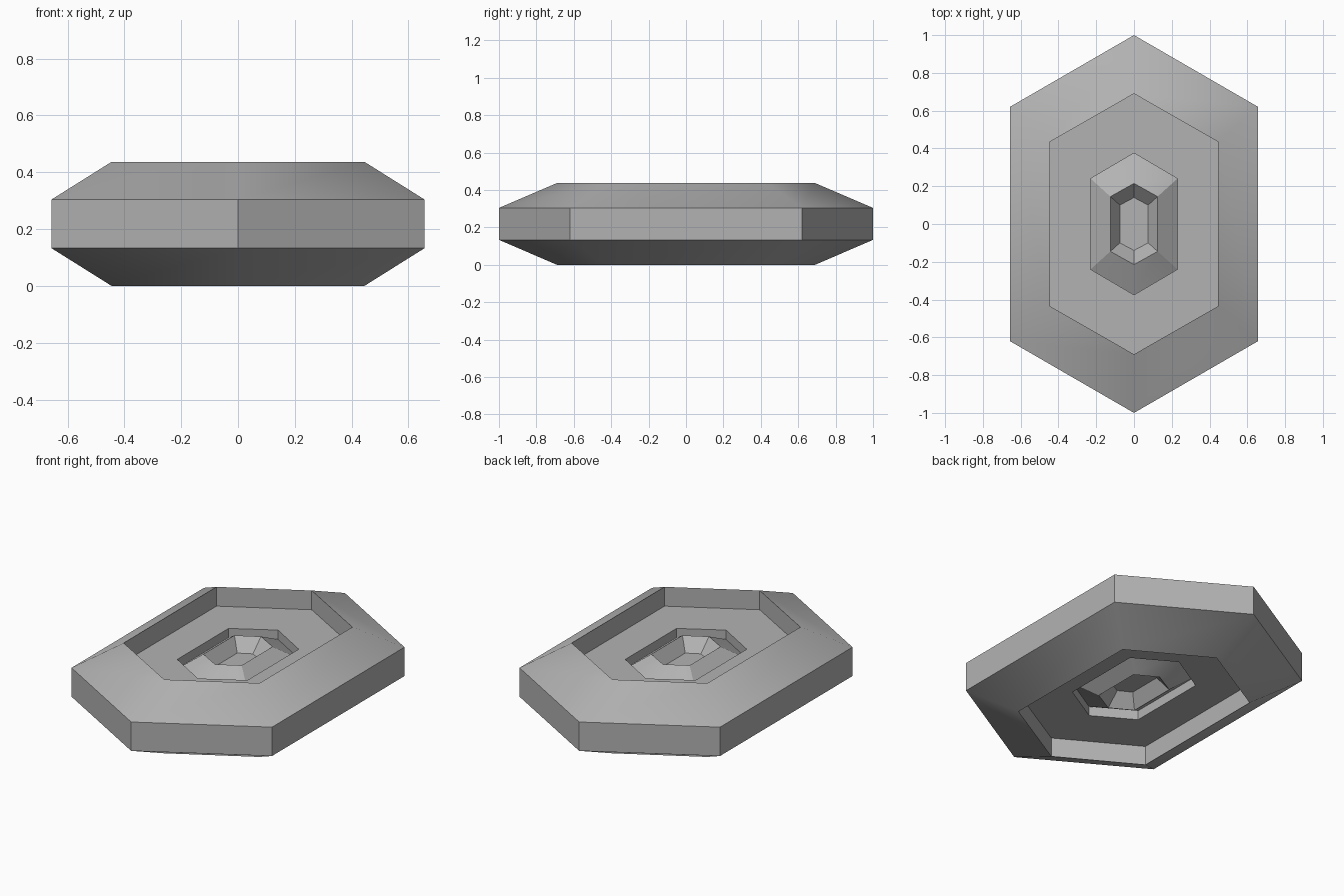
import bpy, bmesh
from math import radians

if "Cube" in bpy.data.objects:
    bpy.data.objects.remove(bpy.data.objects["Cube"])

MID = 0.2185  # plane of symmetry between upper and lower halves

# Profile rings from outer rim to central pit: half width, shoulder y, tip y, z
RINGS = [
    (0.657, 0.62, 1.0, 0.304),    # outer rim
    (0.445, 0.435, 0.69, 0.437),  # top of bevel
    (0.445, 0.435, 0.69, 0.323),  # recess floor, outer edge
    (0.23, 0.24, 0.375, 0.323),   # recess floor, inner edge
    (0.23, 0.24, 0.375, 0.268),   # groove bottom
    (0.125, 0.145, 0.215, 0.346), # ridge of centre boss
    (0.075, 0.10, 0.14, 0.272),   # floor of centre pit
]


def hex_ring(bm, w, s, t, z):
    pts = [(0, -t), (w, -s), (w, s), (0, t), (-w, s), (-w, -s)]
    return [bm.verts.new((x, y, z)) for x, y in pts]


def bridge(bm, a, b):
    for i in range(6):
        j = (i + 1) % 6
        bm.faces.new((a[i], a[j], b[j], b[i]))


# Full ring sequence: lower half mirrored from the upper half
bm = bmesh.new()
upper = [hex_ring(bm, *r) for r in RINGS]
lower = [hex_ring(bm, w, s, t, 2 * MID - z) for w, s, t, z in RINGS]
loops = lower[::-1] + upper
for a, b in zip(loops, loops[1:]):
    bridge(bm, a, b)
bm.faces.new(loops[-1])
bm.faces.new(loops[0][::-1])
bmesh.ops.recalc_face_normals(bm, faces=bm.faces)

mesh = bpy.data.meshes.new("hexagonal_plate")
bm.to_mesh(mesh)
bm.free()
plate = bpy.data.objects.new("hexagonal_plate", mesh)
bpy.context.collection.objects.link(plate)

# Darker grey finish
grey = bpy.data.materials.new("dark_grey")
grey.diffuse_color = (0.45, 0.45, 0.45, 1)
grey.use_nodes = True
grey.node_tree.nodes["Principled BSDF"].inputs["Base Color"].default_value = grey.diffuse_color
mesh.materials.append(grey)

# Soft shading across the bevel, crisp edges elsewhere
bpy.context.view_layer.objects.active = plate
plate.select_set(True)
bpy.ops.object.shade_smooth_by_angle(angle=radians(30))
